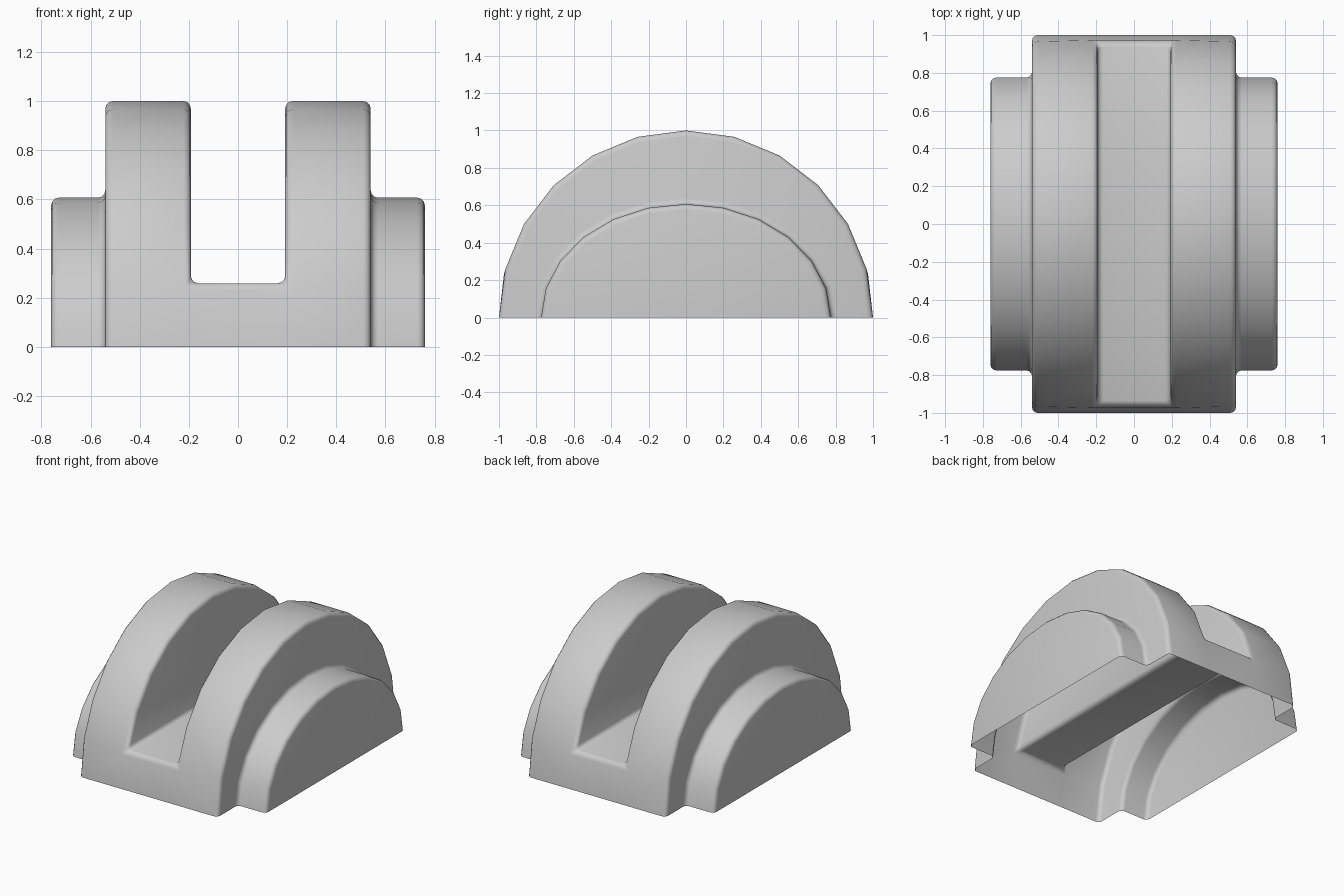
import bpy, bmesh, math

if "Cube" in bpy.data.objects:
    bpy.data.objects.remove(bpy.data.objects["Cube"])

SEG = 12
X_END, X_BODY, X_SLOT = 0.76, 0.54, 0.192
bm = bmesh.new()


def arc(x, ry, rz):
    """Half-ring of vertices standing across y at a given x."""
    return [bm.verts.new((x, -ry * math.cos(math.pi * i / SEG),
                          max(0, rz * math.sin(math.pi * i / SEG))))
            for i in range(SEG + 1)]


def bridge(a, b, steps=range(SEG)):
    for i in steps:
        bm.faces.new((a[i], a[i + 1], b[i + 1], b[i]))


# Each half: end cap, low shoulder, step face, tall rim, slot wall
inner = []
for s in (-1, 1):
    cap = arc(s * X_END, 0.775, 0.607)
    shoulder = arc(s * X_BODY, 0.775, 0.607)
    body = arc(s * X_BODY, 1, 1)
    slot = arc(s * X_SLOT, 1, 1)
    bm.faces.new(cap)
    bridge(cap, shoulder)
    bridge(shoulder, body)
    bridge(body, slot)
    bm.faces.new(slot[1:SEG])
    inner.append(slot)

# Slot floor and the low strips in front of and behind it (underside stays open)
a, b = inner
bridge(a, b, (0, SEG - 1))
bm.faces.new((a[1], a[SEG - 1], b[SEG - 1], b[1]))
bmesh.ops.recalc_face_normals(bm, faces=bm.faces)
top = max(bm.faces, key=lambda f: f.calc_center_median().z)
if top.normal.z < 0:
    bmesh.ops.reverse_faces(bm, faces=bm.faces)

# Round the crisp edges only, leaving the arc facets
sharp = [e for e in bm.edges
         if len(e.link_faces) == 2 and e.calc_face_angle() > math.radians(45)]
bmesh.ops.bevel(bm, geom=sharp, offset=0.03, offset_type='OFFSET', segments=3,
                profile=0.5, affect='EDGES', clamp_overlap=True)

mesh = bpy.data.meshes.new("slotted_half_round")
bm.to_mesh(mesh)
bm.free()
obj = bpy.data.objects.new("slotted_half_round", mesh)
bpy.context.collection.objects.link(obj)
bpy.context.view_layer.objects.active = obj
obj.select_set(True)
bpy.ops.object.shade_smooth_by_angle(angle=math.radians(40))
